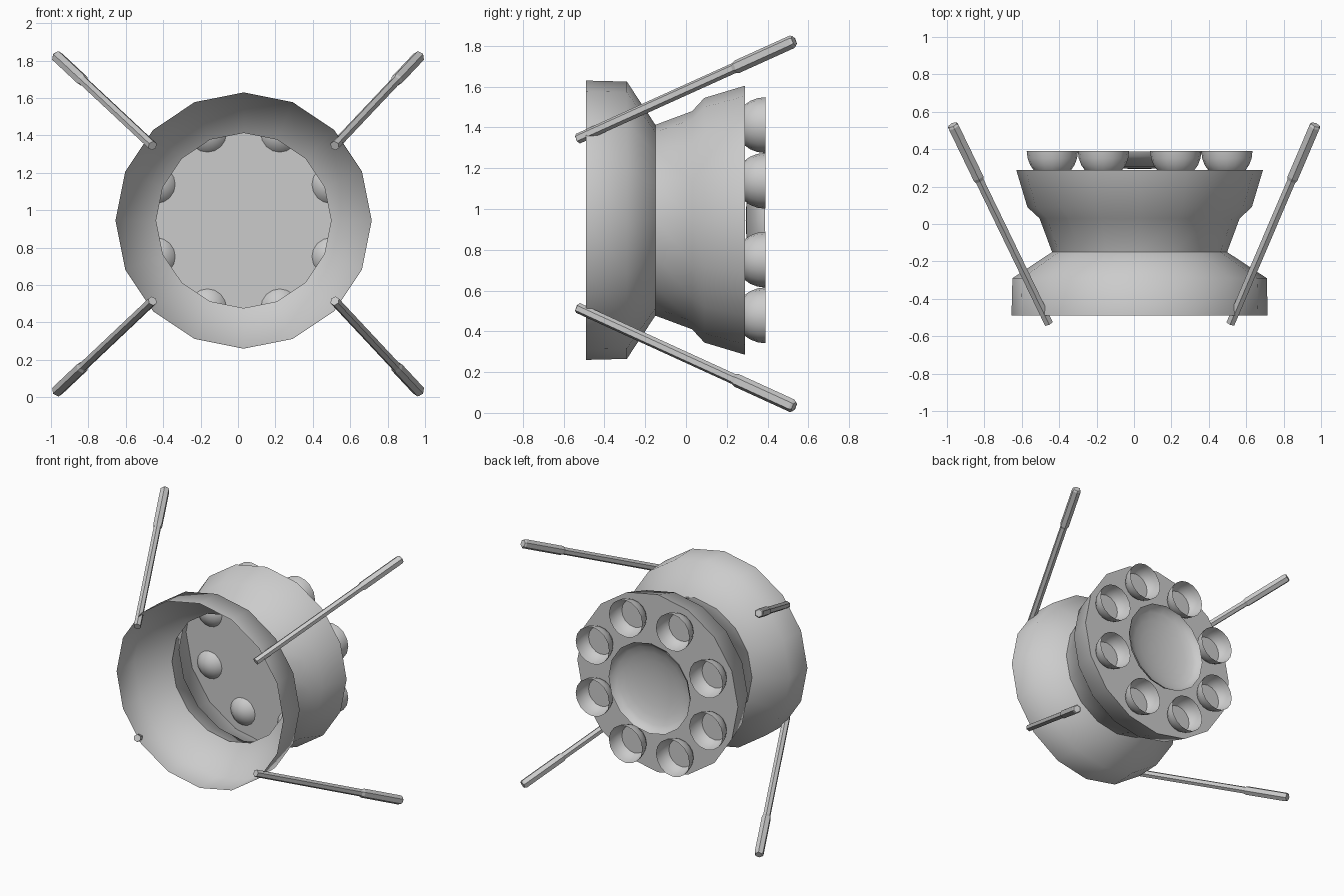
import bpy, math
from mathutils import Vector

if "Cube" in bpy.data.objects:
    bpy.data.objects.remove(bpy.data.objects["Cube"])

CX, CZ = 0.03, 0.945   # axis of the engine body


def lathe(name, axis, profile, origin, sides, cap_start=False, cap_end=False, smooth=None):
    """Revolve (distance along axis, radius) pairs about an axis; radius 0 makes a pole."""
    axis = Vector(axis).normalized()
    up = (Vector((0, 0, 1)) - axis * axis.z).normalized()
    side = axis.cross(up)
    o = Vector(origin)
    verts, rings, faces = [], [], []
    for d, r in profile:
        n = 1 if r == 0 else sides
        rings.append([len(verts) + i for i in range(n)])
        for i in range(n):
            a = 2 * math.pi * i / sides
            verts.append(o + axis * d + (up * math.cos(a) + side * math.sin(a)) * r)
    for a, b in zip(rings, rings[1:]):
        for i in range(sides):
            j = (i + 1) % sides
            if len(b) == 1:
                faces.append((a[i], a[j], b[0]))
            else:
                faces.append((a[i], a[j], b[j], b[i]))
    if cap_start:
        faces.append(rings[0][::-1])
    if cap_end:
        faces.append(rings[-1])
    mesh = bpy.data.meshes.new(name)
    mesh.from_pydata(verts, [], faces)
    ob = bpy.data.objects.new(name, mesh)
    bpy.context.collection.objects.link(ob)
    if smooth:
        bpy.ops.object.select_all(action='DESELECT')
        ob.select_set(True)
        bpy.context.view_layer.objects.active = ob
        bpy.ops.object.shade_smooth_by_angle(angle=math.radians(smooth))
    return ob


def bowl(name, x, z, rim_y, radius, depth, steps):
    """Open half ellipsoid whose mouth faces the back (+y)."""
    prof = []
    for i in range(steps + 1):
        t = math.pi / 2 * i / steps
        r = 0 if i == steps else radius * math.cos(t)
        prof.append((depth * math.sin(t), r))
    return lathe(name, (0, -1, 0), prof, (x, rim_y, z), 16, smooth=60)


# Waisted body shell, open at the front, flat plate at the back
body = [(-0.49, 0.685), (-0.29, 0.68), (-0.15, 0.468),
        (0.03, 0.535), (0.09, 0.60), (0.29, 0.66)]
lathe("body_shell", (0, 1, 0), body, (CX, 0, CZ), 16, cap_end=True, smooth=60)

# Ring of eight small cup nozzles
for k in range(8):
    a = math.radians(22.5 + 45 * k)
    bowl(f"small_nozzle_{k + 1}", CX + 0.505 * math.cos(a), CZ + 0.505 * math.sin(a),
         0.39, 0.137, 0.15, 6)

# Shallow central dish
bowl("central_dish", CX, CZ, 0.388, 0.335, 0.095, 6)

# Four splayed rods, thicker at their back ends
for sx in (-1, 1):
    for sz in (-1, 1):
        front = Vector((0.03 + sx * 0.487, -0.53, 0.93 + sz * 0.415))
        back = Vector((sx * 0.97, 0.53, 0.9275 + sz * 0.897))
        d = back - front
        L = d.length
        lathe("rod_%s_%s" % ("left" if sx < 0 else "right", "lower" if sz < 0 else "upper"),
              d, [(0, 0.026), (0.72 * L, 0.026), (0.735 * L, 0.033), (L - 0.012, 0.033), (L, 0.026)],
              front, 6, cap_start=True, cap_end=True)
